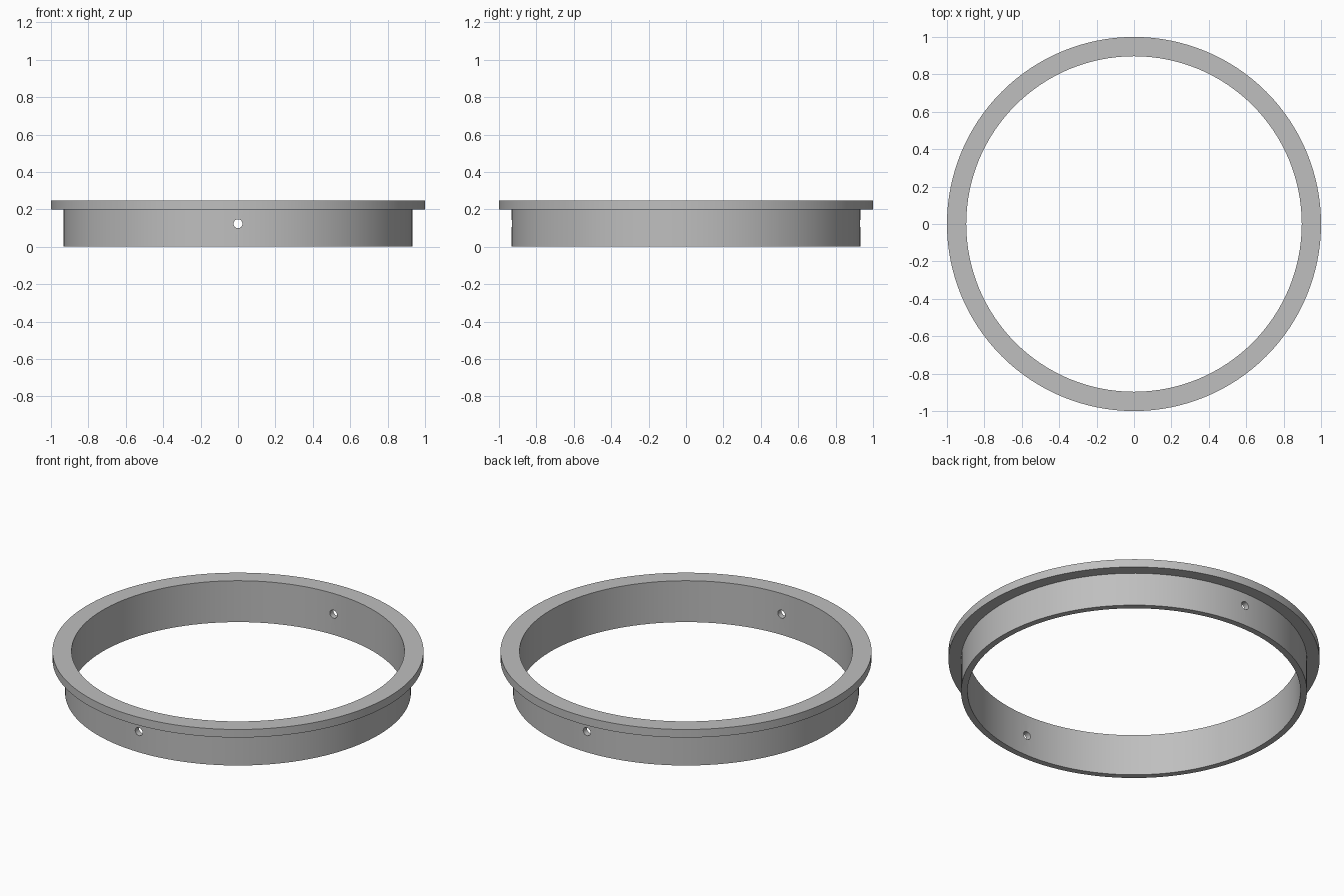
import bpy, bmesh, math

cube = bpy.data.objects.get("Cube")
if cube:
    bpy.data.objects.remove(cube, do_unlink=True)

SEGMENTS = 128
INNER, WALL, FLANGE = 0.897, 0.932, 1.0
STEP, TOP = 0.198, 0.246

grey = bpy.data.materials.new("plain grey")
grey.use_nodes = True
colour = (0.52, 0.52, 0.52, 1)
grey.diffuse_color = colour
grey.node_tree.nodes["Principled BSDF"].inputs["Base Color"].default_value = colour

# Flanged ring: L-shaped section turned around z
profile = [(INNER, 0), (WALL, 0), (WALL, STEP),
           (FLANGE, STEP), (FLANGE, TOP), (INNER, TOP)]
bm = bmesh.new()
verts = [bm.verts.new((r, 0, z)) for r, z in profile]
edges = [bm.edges.new((verts[i - 1], verts[i])) for i in range(len(verts))]
bmesh.ops.spin(bm, geom=verts + edges, cent=(0, 0, 0), axis=(0, 0, 1),
               angle=math.tau, steps=SEGMENTS, use_merge=False)
bmesh.ops.remove_doubles(bm, verts=bm.verts, dist=0.0001)
bmesh.ops.recalc_face_normals(bm, faces=bm.faces)
mesh = bpy.data.meshes.new("flanged_ring")
bm.to_mesh(mesh)
bm.free()
mesh.materials.append(grey)
ring = bpy.data.objects.new("flanged_ring", mesh)
bpy.context.collection.objects.link(ring)

# Pin holes through the front and back of the wall
bpy.ops.mesh.primitive_cylinder_add(vertices=32, radius=0.024, depth=3,
                                    location=(0, 0, 0.123),
                                    rotation=(math.pi / 2, 0, 0))
cutter = bpy.context.object
cutter.name = "pin_hole_cutter"
cutter.hide_render = True
cutter.data.materials.append(grey)

bpy.ops.object.select_all(action='DESELECT')
ring.select_set(True)
bpy.context.view_layer.objects.active = ring
cut = ring.modifiers.new("pin_holes", 'BOOLEAN')
cut.operation = 'DIFFERENCE'
cut.solver = 'EXACT'
cut.object = cutter
bpy.ops.object.modifier_apply(modifier=cut.name)
bpy.data.objects.remove(cutter, do_unlink=True)
bpy.ops.object.shade_smooth_by_angle(angle=math.radians(30))
